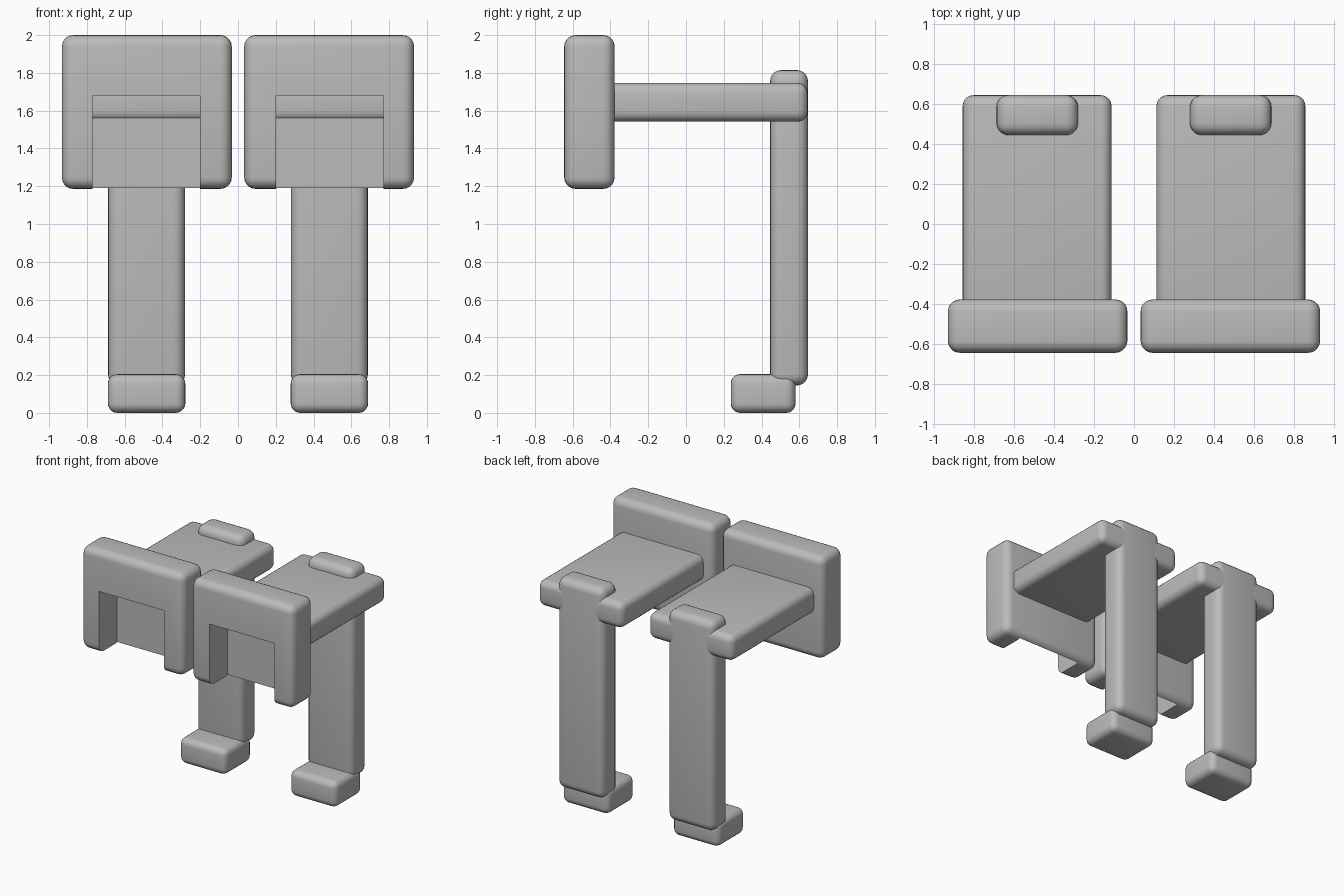
import bpy

cube = bpy.data.objects.get("Cube")
if cube:
    bpy.data.objects.remove(cube, do_unlink=True)

grey = bpy.data.materials.new("plain_grey")
grey.use_nodes = True
colour = (0.5, 0.5, 0.5, 1)
grey.diffuse_color = colour
grey.node_tree.nodes["Principled BSDF"].inputs["Base Color"].default_value = colour


def block(name, xs, ys, zs, radius=0.0):
    """Box between the given limits, with rounded edges."""
    limits = (xs, ys, zs)
    bpy.ops.mesh.primitive_cube_add(size=1, location=[sum(l) / 2 for l in limits])
    obj = bpy.context.object
    obj.name = name
    obj.scale = [l[1] - l[0] for l in limits]
    bpy.ops.object.transform_apply(location=False, rotation=False, scale=True)
    obj.data.materials.append(grey)
    if radius:
        bevel = obj.modifiers.new("rounded_edges", 'BEVEL')
        bevel.width = radius
        bevel.segments = 5
        bpy.ops.object.modifier_apply(modifier=bevel.name)
        bpy.ops.object.shade_smooth_by_angle()
    return obj


def cut(obj, cutter):
    """Remove the cutter's volume from the object."""
    mod = obj.modifiers.new("recess", 'BOOLEAN')
    mod.operation = 'DIFFERENCE'
    mod.solver = 'EXACT'
    mod.object = cutter
    bpy.ops.object.select_all(action='DESELECT')
    obj.select_set(True)
    bpy.context.view_layer.objects.active = obj
    bpy.ops.object.modifier_apply(modifier=mod.name)
    bpy.data.objects.remove(cutter, do_unlink=True)
    bpy.ops.object.shade_smooth_by_angle()


for side, sign in (("left", 1), ("right", -1)):
    def span(a, b):
        return sorted((sign * a, sign * b))

    # Upright front plate with a recess open at the bottom
    plate = block(side + "_front_plate", span(0.033, 0.932), (-0.645, -0.378), (1.186, 2), 0.06)
    cut(plate, block("recess_cutter", span(0.2, 0.77), (-0.8, -0.415), (1.0, 1.68)))

    # Flat arm running back from the plate
    block(side + "_arm", span(0.112, 0.858), (-0.43, 0.645), (1.542, 1.747), 0.055)

    # Rear leg passing through the arm, and the foot below it
    block(side + "_leg", span(0.28, 0.688), (0.445, 0.646), (0.145, 1.815), 0.06)
    block(side + "_foot", span(0.279, 0.689), (0.237, 0.58), (0, 0.205), 0.05)
